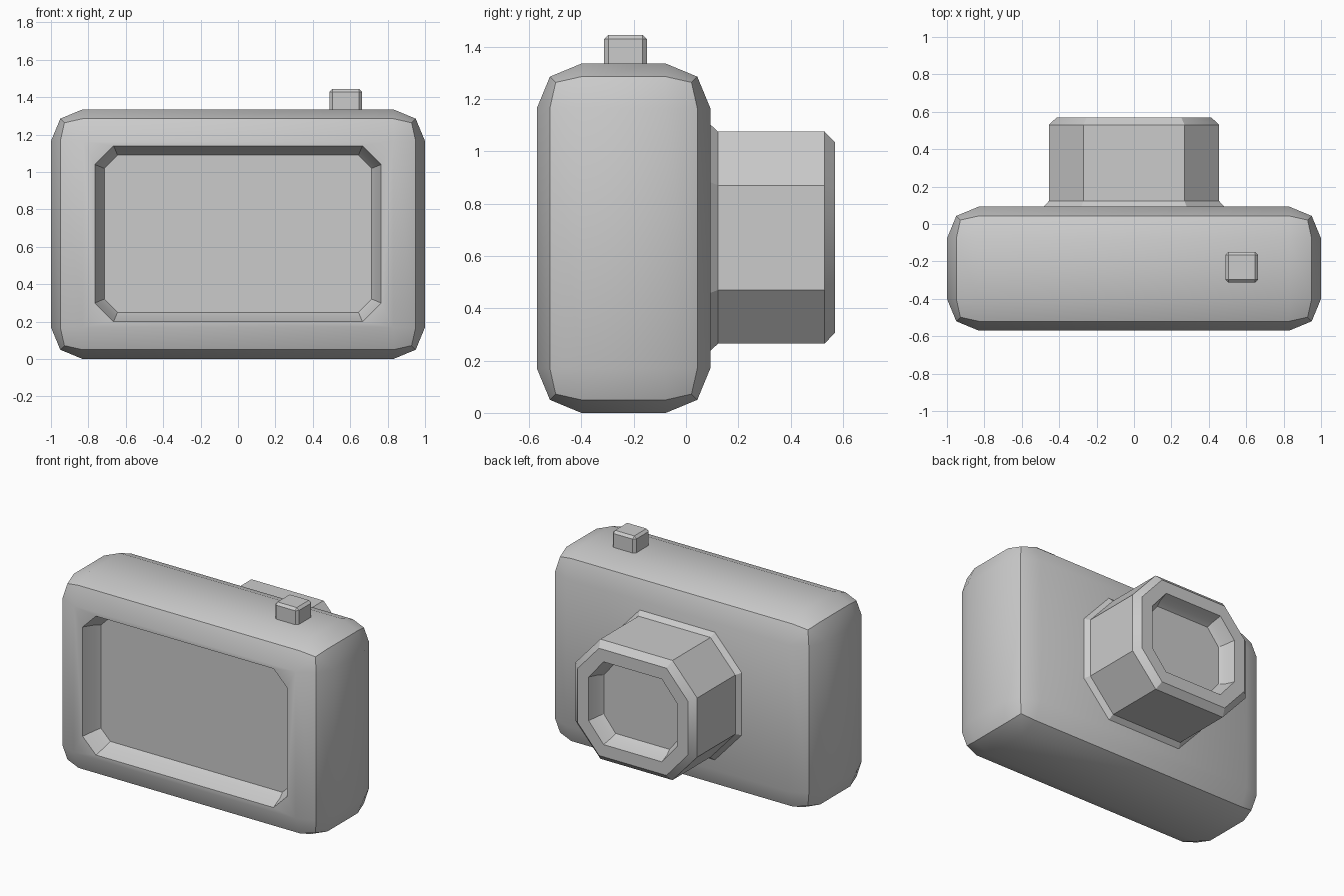
import bpy, bmesh
from mathutils import Vector

if "Cube" in bpy.data.objects:
    bpy.data.objects.remove(bpy.data.objects["Cube"])

CZ = 0.67  # height of the screen and lens centre


def octagon(hx, hz, cx, cz, inset, y):
    """Chamfered rectangle in the XZ plane, shrunk evenly by inset."""
    k = 0.585 * inset
    hx, hz, cx, cz = hx - inset, hz - inset, cx - k, cz - k
    q = [(hx, hz - cz), (hx - cx, hz)]
    q += [(-x, z) for x, z in reversed(q)]
    q += [(-x, -z) for x, z in q]
    return [Vector((x, y, CZ + z)) for x, z in q]


def loft(bm, shape, steps):
    """Skin octagon rings given as (inset, y); cap the last ring."""
    rings = [[bm.verts.new(p) for p in octagon(*shape, i, y)] for i, y in steps]
    for a, b in zip(rings, rings[1:]):
        for i in range(8):
            j = (i + 1) % 8
            bm.faces.new((a[i], a[j], b[j], b[i]))
    bm.faces.new(rings[-1])
    return rings[0]


def rounded_box(lo, hi, width, segments):
    bm = bmesh.new()
    bmesh.ops.create_cube(bm, size=1)
    lo, hi = Vector(lo), Vector(hi)
    for v in bm.verts:
        v.co = (lo + hi) / 2 + v.co * (hi - lo)
    bmesh.ops.bevel(bm, geom=bm.edges[:], offset=width, segments=segments,
                    profile=0.5, affect='EDGES')
    return bm


def finish(bm, name):
    bmesh.ops.recalc_face_normals(bm, faces=bm.faces[:])
    mesh = bpy.data.meshes.new(name)
    bm.to_mesh(mesh)
    bm.free()
    obj = bpy.data.objects.new(name, mesh)
    bpy.context.collection.objects.link(obj)
    bpy.ops.object.select_all(action='DESELECT')
    obj.select_set(True)
    bpy.context.view_layer.objects.active = obj
    bpy.ops.object.shade_smooth_by_angle(angle=0.5236)
    return obj


# Body with a stepped screen recess set into its front face
body = rounded_box((-1, -0.57, 0), (1, 0.093, 1.335), 0.17, 2)
front = min(body.faces, key=lambda f: f.calc_center_median().y)
rim = front.edges[:]
bmesh.ops.delete(body, geom=[front], context='FACES_ONLY')
ring = loft(body, (0.765, 0.47, 0.1, 0.1),
            [(0, -0.57), (0.03, -0.48), (0.05, -0.445)])
rim += [body.edges.get((ring[i], ring[(i + 1) % 8])) for i in range(8)]
bmesh.ops.triangle_fill(body, edges=rim, use_beauty=True, normal=(0, -1, 0))
finish(body, "camera_body")

# Lens barrel: flared base, chamfered rim, stepped recess
lens = bmesh.new()
loft(lens, (0.455, 0.405, 0.185, 0.205),
     [(-0.03, 0.09), (0, 0.123), (0, 0.53), (0.042, 0.57),
      (0.125, 0.57), (0.145, 0.5), (0.165, 0.465)])
finish(lens, "lens_barrel")

# Shutter button
finish(rounded_box((0.488, -0.313, 1.28), (0.664, -0.15, 1.445), 0.016, 1),
       "shutter_button")
